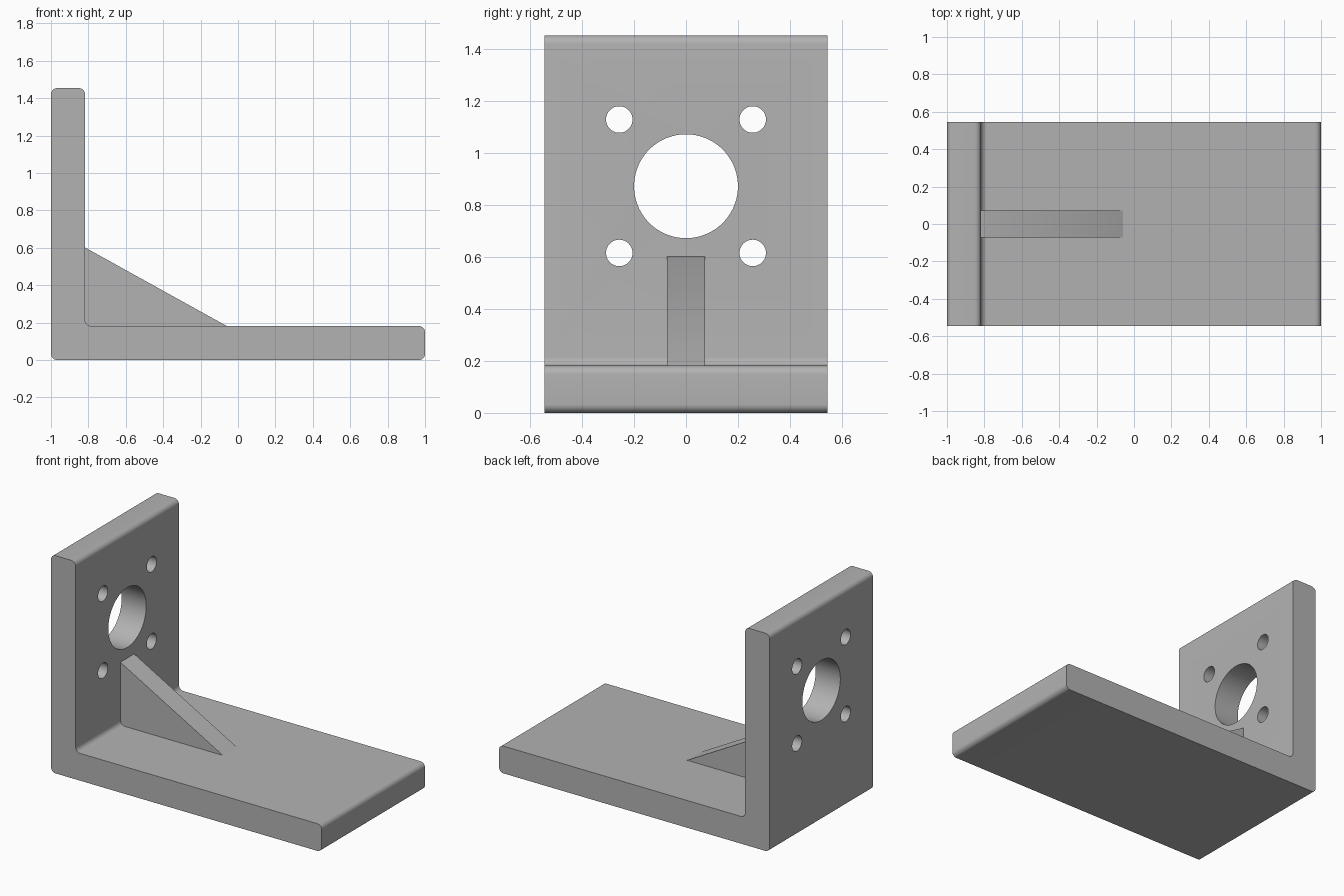
import bpy, bmesh, math
from mathutils import Vector

cube = bpy.data.objects.get("Cube")
if cube:
    bpy.data.objects.remove(cube, do_unlink=True)

HALF_WIDTH, THICK, HEIGHT, FILLET = 0.545, 0.182, 1.454, 0.033
INNER_X = -1 + THICK
BORE_Z = 0.873

grey = bpy.data.materials.new("plain_grey")
grey.use_nodes = True
colour = (0.45, 0.45, 0.45, 1)
grey.diffuse_color = colour
grey.node_tree.nodes["Principled BSDF"].inputs["Base Color"].default_value = colour


def rounded(points, radius, steps=8):
    """Replace each right-angled corner of an x-z outline with an arc."""
    out = []
    for i, p in enumerate(points):
        p = Vector(p)
        a = (Vector(points[i - 1]) - p).normalized() * radius
        b = (Vector(points[(i + 1) % len(points)]) - p).normalized() * radius
        for k in range(steps + 1):
            t = math.pi / 2 * k / steps
            out.append(p + a * (1 - math.sin(t)) + b * (1 - math.cos(t)))
    return out


def extrude_outline(name, outline, half):
    """Make a solid by sweeping an x-z outline along y."""
    bm = bmesh.new()
    face = bm.faces.new([bm.verts.new((p[0], -half, p[1])) for p in outline])
    grown = bmesh.ops.extrude_face_region(bm, geom=[face])["geom"]
    verts = [v for v in grown if isinstance(v, bmesh.types.BMVert)]
    bmesh.ops.translate(bm, verts=verts, vec=(0, 2 * half, 0))
    bmesh.ops.recalc_face_normals(bm, faces=bm.faces)
    mesh = bpy.data.meshes.new(name)
    bm.to_mesh(mesh)
    bm.free()
    mesh.materials.append(grey)
    obj = bpy.data.objects.new(name, mesh)
    bpy.context.collection.objects.link(obj)
    return obj


def select_only(obj):
    bpy.ops.object.select_all(action="DESELECT")
    obj.select_set(True)
    bpy.context.view_layer.objects.active = obj


def drill(target, y, z, radius, sides):
    """Cut a round hole through the upright plate along x."""
    bpy.ops.mesh.primitive_cylinder_add(
        vertices=sides, radius=radius, depth=3 * THICK,
        location=(-1 + THICK / 2, y, z), rotation=(0, math.pi / 2, 0))
    cutter = bpy.context.object
    cutter.name = "hole_cutter"
    cutter.hide_render = True
    cutter.data.materials.append(grey)
    select_only(target)
    mod = target.modifiers.new("hole", "BOOLEAN")
    mod.operation, mod.solver, mod.object = "DIFFERENCE", "EXACT", cutter
    bpy.ops.object.modifier_apply(modifier=mod.name)
    bpy.data.objects.remove(cutter, do_unlink=True)


# L-shaped plate with rounded edges and inner fillet
corners = [(-1, 0), (1, 0), (1, THICK), (INNER_X, THICK), (INNER_X, HEIGHT), (-1, HEIGHT)]
bracket = extrude_outline("angle_plate", rounded(corners, FILLET), HALF_WIDTH)

# Central bore and four bolt holes
drill(bracket, 0, BORE_Z, 0.2, 96)
for sy in (-1, 1):
    for sz in (-1, 1):
        drill(bracket, 0.257 * sy, BORE_Z + 0.257 * sz, 0.051, 48)

# Triangular stiffening rib, sunk slightly into both plates
SINK = 0.05
rib = extrude_outline("stiffening_rib", [
    (INNER_X - SINK, THICK - SINK), (-0.06, THICK - SINK), (-0.06, THICK),
    (INNER_X, 0.602), (INNER_X - SINK, 0.602)], 0.073)

for obj in (bracket, rib):
    select_only(obj)
    bpy.ops.object.shade_smooth_by_angle(angle=math.radians(30))
